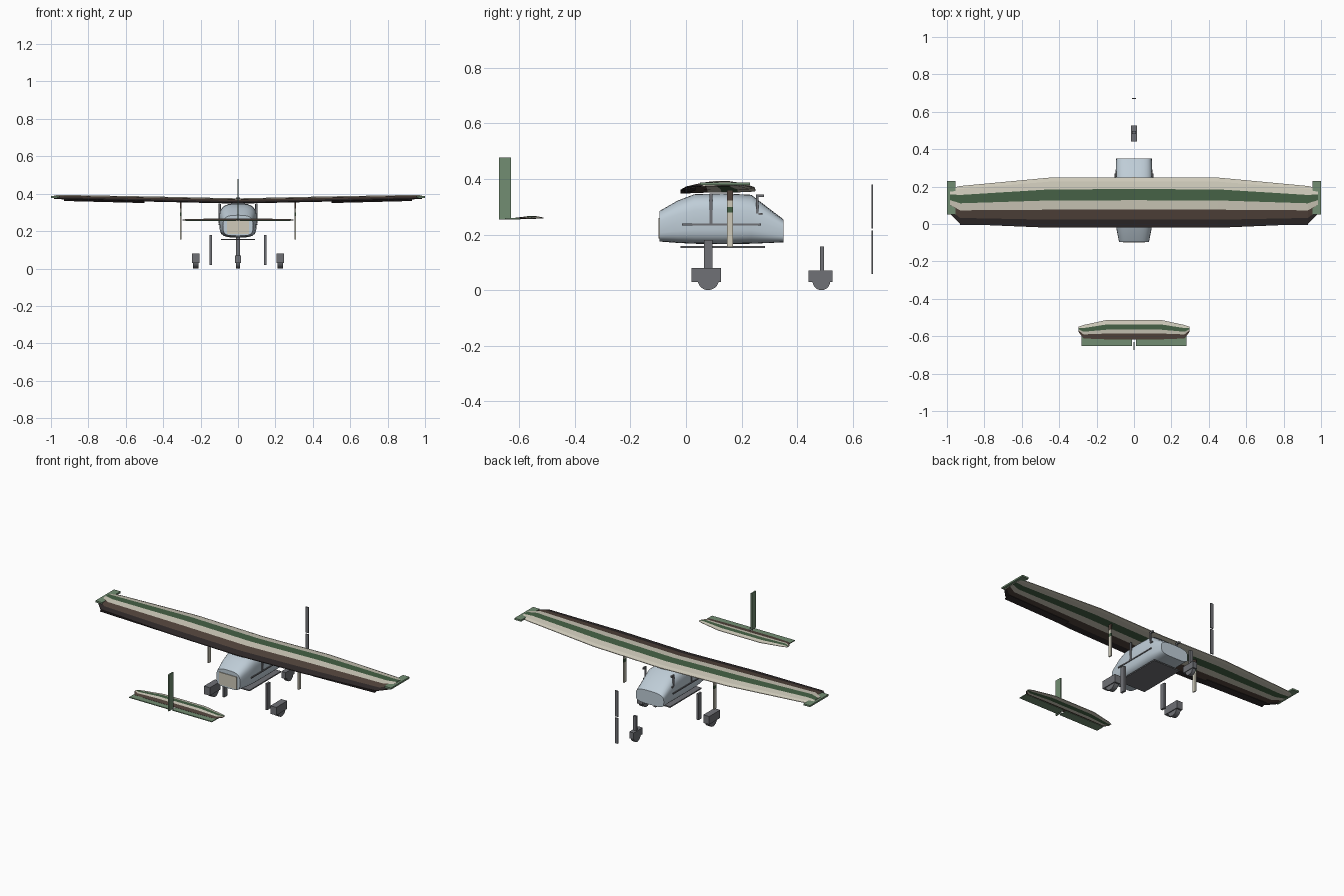
import bpy, bmesh, math

if "Cube" in bpy.data.objects:
    bpy.data.objects.remove(bpy.data.objects["Cube"])


def mat(name, r, g, b):
    m = bpy.data.materials.new(name)
    m.diffuse_color = (r, g, b, 1)
    m.use_nodes = True
    m.node_tree.nodes["Principled BSDF"].inputs["Base Color"].default_value = m.diffuse_color
    return m


CREAM = mat("cream", 0.62, 0.59, 0.49)
GREEN = mat("dark green", 0.06, 0.12, 0.06)
BROWN = mat("brown", 0.085, 0.058, 0.045)
DARK = mat("charcoal", 0.028, 0.022, 0.022)
SAGE = mat("sage green", 0.17, 0.27, 0.17)
GREY = mat("metal grey", 0.16, 0.165, 0.18)
BLUE = mat("pale blue grey", 0.52, 0.61, 0.68)


def finish(name, bm, mats, smooth=None):
    bmesh.ops.recalc_face_normals(bm, faces=bm.faces)
    me = bpy.data.meshes.new(name)
    bm.to_mesh(me)
    bm.free()
    for m in mats:
        me.materials.append(m)
    ob = bpy.data.objects.new(name, me)
    bpy.context.collection.objects.link(ob)
    if smooth:
        bpy.ops.object.select_all(action='DESELECT')
        ob.select_set(True)
        bpy.context.view_layer.objects.active = ob
        bpy.ops.object.shade_smooth_by_angle(angle=math.radians(smooth))
    return ob


def box(name, x, y, z, m):
    """Box from (low, high) ranges."""
    bm = bmesh.new()
    bmesh.ops.create_cube(bm, size=1)
    for v in bm.verts:
        for i, (lo, hi) in enumerate((x, y, z)):
            v.co[i] = lo if v.co[i] < 0 else hi
    return finish(name, bm, [m])


def pair(name, x, y, z, m):
    box("right_" + name, x, y, z, m)
    box("left_" + name, (-x[1], -x[0]), y, z, m)


def loft(name, rings, mats, rule=None, smooth=None):
    """Skin closed rings; rule gives the material of each ring segment."""
    bm = bmesh.new()
    vs = [[bm.verts.new(p) for p in r] for r in rings]
    n = len(vs[0])
    for a, b in zip(vs, vs[1:]):
        for i in range(n):
            j = (i + 1) % n
            f = bm.faces.new((a[i], a[j], b[j], b[i]))
            f.material_index = rule(i) if rule else 0
    bm.faces.new(vs[0])
    bm.faces.new(vs[-1])
    return finish(name, bm, mats, smooth)


def striped_wing(name, stations, cuts, top, low, bands):
    """Stations are (x, leading y, trailing y, base z, thickness scale)."""
    rings = []
    for x, le, te, z, s in stations:
        up = [(x, le + (te - le) * c, z + t * s) for c, t in zip(cuts, top)]
        dn = [(x, le + (te - le) * c, z + t * s) for c, t in zip(cuts, low)]
        rings.append(up + dn[::-1])
    k = len(cuts)

    def rule(i):
        return bands[i] if i < k - 1 else bands[2 * k - 2 - i] if k <= i < 2 * k - 1 \
            else bands[-1] if i == k - 1 else bands[0]
    return loft(name, rings, [CREAM, GREEN, BROWN, DARK], rule)


def mirrored(half):
    return [(-s[0],) + s[1:] for s in half[:0:-1]] + half


# main wing, stripes follow the chord
striped_wing("main_wing",
             mirrored([(0, .25, -.02, .35, 1), (.45, .248, -.02, .36, 1),
                       (.93, .203, .0, .372, .85), (.985, .19, .055, .375, .65)]),
             [0, .08, .235, .455, .64, .84, 1],
             [.010, .018, .024, .025, .020, .010, .001],
             [.006, .003, .002, .002, .001, -.001, -.003],
             [0, 0, 1, 0, 2, 3])
pair("wing_tip", (.955, 1.0), (.05, .23), (.378, .388), SAGE)

# drooped ailerons under the trailing edge
for side in (-1, 1):
    rings = [[(side * x, y, z + dz) for y, dz in ((.035, 0), (-.005, -.008), (-.005, -.003), (.035, .004))]
             for x, z in ((.5, .358), (.93, .369))]
    loft("right_aileron" if side > 0 else "left_aileron", rings, [DARK])

# tailplane, elevators and rudder
striped_wing("tailplane",
             mirrored([(0, -.512, -.617, .258, 1), (.14, -.512, -.617, .258, 1),
                       (.27, -.54, -.612, .258, .7), (.298, -.55, -.575, .258, .5)]),
             [0, .23, .5, .7, 1], [.003, .008, .009, .006, .002],
             [.0, -.001, -.002, -.002, -.001], [0, 1, 0, 2])
pair("elevator", (.01, .28), (-.652, -.595), (.254, .259), SAGE)
box("rudder", (-.004, .004), (-.673, -.63), (.255, .478), SAGE)

# rounded cabin, blunt at both ends
rings = []
for y, w, lo, hi in ((-.095, .08, .175, .285), (-.03, .093, .17, .322), (.03, .1, .167, .345),
                     (.13, .1, .166, .348), (.235, .1, .167, .343), (.35, .095, .172, .255)):
    ring = []
    for i in range(32):
        a = 2 * math.pi * i / 32
        c, s = math.cos(a), math.sin(a)
        e = .65 if s > 0 else .5
        ring.append((w * math.copysign(abs(c) ** e, c), y,
                     (lo + hi) / 2 + (hi - lo) / 2 * math.copysign(abs(s) ** e, s)))
    rings.append(ring)
loft("cabin", rings, [BLUE], smooth=40)
box("rear_cabin_panel", (-.06, .06), (-.099, -.094), (.185, .26), CREAM)

# floor plate, side rails and window posts
box("floor_plate", (-.092, .092), (-.02, .285), (.152, .159), GREY)
pair("side_rail", (.098, .104), (-.015, .27), (.232, .239), GREY)
pair("door_post", (.094, .104), (.085, .096), (.24, .348), GREY)
pair("windscreen_post", (.09, .1), (.252, .26), (.275, .345), GREY)
pair("windscreen_bracket", (.09, .1), (.26, .275), (.27, .278), GREY)
pair("windscreen_top_bracket", (.09, .1), (.26, .28), (.335, .345), GREY)

# wing struts with painted bands
for part, lo, hi, m in (("lower_strut", .155, .28, CREAM), ("strut_stripe", .28, .3, GREEN),
                        ("upper_strut", .3, .322, CREAM), ("strut_top", .322, .358, BROWN)):
    pair(part, (.301, .309), (.147, .169), (lo, hi), m)


def wheel(name, x, w, y, r):
    bm = bmesh.new()
    bmesh.ops.create_cone(bm, cap_ends=True, segments=20, radius1=r, radius2=r, depth=w)
    for v in bm.verts:
        px, py, pz = v.co
        v.co = (x + pz, y + px, r + py)
    finish(name + "_wheel", bm, [GREY], 30)


# undercarriage
for side, label in ((-1, "left"), (1, "right")):
    x = side * .225
    wheel(label, x, .03, .08, .038)
    box(label + "_wheel_cover", (x - .02, x + .02), (.02, .126), (.03, .079), GREY)
pair("main_leg", (.139, .152), (.065, .095), (.02, .18), GREY)
wheel("nose", 0, .022, .487, .032)
box("nose_wheel_cover", (-.015, .015), (.44, .527), (.03, .07), GREY)
box("nose_leg", (-.01, .01), (.482, .496), (.06, .157), GREY)

# propeller blades
box("lower_blade", (-.01, .01), (.667, .673), (.058, .214), GREY)
box("upper_blade", (-.01, .01), (.667, .673), (.222, .38), GREY)
